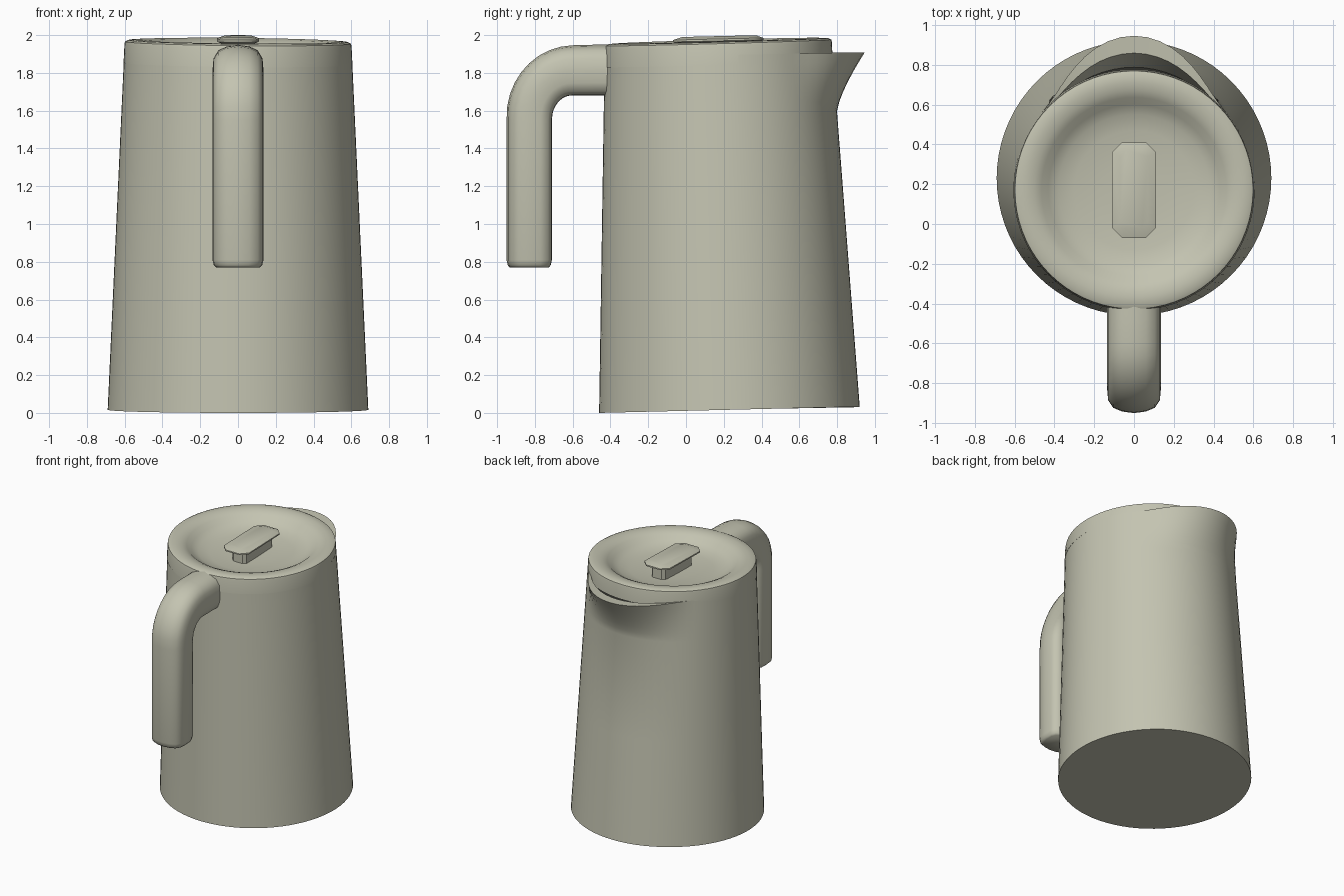
import bpy, bmesh, math
from math import sin, cos, radians, pi

if "Cube" in bpy.data.objects:
    bpy.data.objects.remove(bpy.data.objects["Cube"])


def material(name, rgb):
    m = bpy.data.materials.new(name)
    m.diffuse_color = (*rgb, 1)
    m.use_nodes = True
    m.node_tree.nodes["Principled BSDF"].inputs["Base Color"].default_value = m.diffuse_color
    return m


cream = material("warm cream", (0.55, 0.55, 0.44))
dark = material("dark interior", (0.03, 0.03, 0.025))


def loft(name, rings, mats=(cream,), angle=35):
    """Skin a list of equal-length rings, cap both ends."""
    bm = bmesh.new()
    vs = [[bm.verts.new(p) for p in r] for r in rings]
    n = len(vs[0])
    for a, b in zip(vs, vs[1:]):
        for i in range(n):
            j = (i + 1) % n
            bm.faces.new((a[i], a[j], b[j], b[i]))
    bm.faces.new(vs[0][::-1])
    bm.faces.new(vs[-1]).material_index = len(mats) - 1
    bmesh.ops.recalc_face_normals(bm, faces=bm.faces[:])
    me = bpy.data.meshes.new(name)
    bm.to_mesh(me)
    bm.free()
    ob = bpy.data.objects.new(name, me)
    bpy.context.collection.objects.link(ob)
    for m in mats:
        me.materials.append(m)
    bpy.ops.object.select_all(action='DESELECT')
    ob.select_set(True)
    bpy.context.view_layer.objects.active = ob
    bpy.ops.object.shade_smooth_by_angle(angle=radians(angle))
    return ob


N = 72
TOP = 1.95


def tilt(y):  # the whole jug leans very slightly
    return 0.024 * (y + 0.46)


def spout_weight(a):  # angle measured from +y
    a = abs((a + pi) % (2 * pi) - pi) / radians(50)
    return cos(a * pi / 2) ** 2 if a < 1 else 0.0


def body_ring(z, push=0.0, inset=0.0):
    t = z / TOP
    cy, r0 = 0.23 - 0.06 * t, 0.69 - 0.09 * t - inset
    pts = []
    for i in range(N):
        a = 2 * pi * i / N
        r = r0 + push * spout_weight(a)
        x, y = r * sin(a), cy + r * cos(a)
        pts.append((x, y, z + tilt(min(y, 0.8)) * (1 if z < 1.5 else 0.9)))
    return pts


# jug body with pouring lip
rings = [body_ring(0), body_ring(0.8), body_ring(1.57)]
for k in range(1, 7):
    u = k / 6
    rings.append(body_ring(1.57 + 0.31 * u, 0.17 * u ** 1.3))
rings.append(body_ring(1.875, 0.095, 0.012))
rings.append(body_ring(1.72, 0.02, 0.02))
loft("jug_body", rings, (cream, dark))

# lid with dished top
profile = [(0.606, 1.83), (0.601, 1.93), (0.598, 1.943), (0.58, 1.951), (0.54, 1.953),
           (0.50, 1.946), (0.465, 1.93), (0.43, 1.90), (0.38, 1.875),
           (0.30, 1.86), (0.15, 1.85), (0.02, 1.848)]
lid = []
for r, z in profile:
    ring = []
    for i in range(N):
        a = 2 * pi * i / N
        x, y = r * sin(a), 0.171 + r * cos(a)
        ring.append((x, y, z + 1.15 * tilt(y) - 0.01 * x))
    lid.append(ring)
loft("lid", lid)


# lid grip: chamfered plate on a narrow stem
def octagon(hx, y0, y1, c, z):
    pts = [(hx, y0 + c), (hx, y1 - c), (hx - c, y1), (-hx + c, y1),
           (-hx, y1 - c), (-hx, y0 + c), (-hx + c, y0), (hx - c, y0)]
    return [(x, y, z + 0.024 * (y - 0.4)) for x, y in pts]


loft("lid_grip", [octagon(0.08, -0.04, 0.38, 0.04, 1.962),
                  octagon(0.11, -0.07, 0.41, 0.05, 1.975),
                  octagon(0.11, -0.07, 0.41, 0.05, 1.985),
                  octagon(0.07, -0.02, 0.37, 0.03, 2.0)], angle=50)
loft("grip_stem", [octagon(0.06, 0.0, 0.36, 0.02, 1.84),
                   octagon(0.06, 0.0, 0.36, 0.02, 1.97)])

# handle: crowned section swept along a bent path
half = [(0, 0.12), (0.06, 0.112), (0.105, 0.093), (0.13, 0.055), (0.135, 0.0),
        (0.133, -0.06), (0.118, -0.1), (0.08, -0.118), (0, -0.12)]
section = half + [(-x, v) for x, v in half[-2:0:-1]]

# path entries: y, z, direction of the outer side (degrees from -y), scale, thickness
path = [(-0.83, 0.77, 0, 0.86, 1), (-0.83, 0.782, 0, 0.95, 1), (-0.83, 0.81, 0, 1, 1),
        (-0.83, 1.55, 0, 1, 1)]
for k in range(1, 10):
    d = radians(k * 10)
    path.append((-0.60 - 0.23 * cos(d), 1.56 + 0.253 * sin(d), k * 10, 1,
                 1 + 0.11 * k / 9))
path += [(-0.48, 1.815, 90, 1, 1.12), (-0.36, 1.815, 90, 1, 1.12)]
handle = []
for y, z, d, s, th in path:
    d = radians(d)
    handle.append([(x * s, y - v * s * th * cos(d), z + v * s * th * sin(d))
                   for x, v in section])
loft("handle", handle, angle=50)
